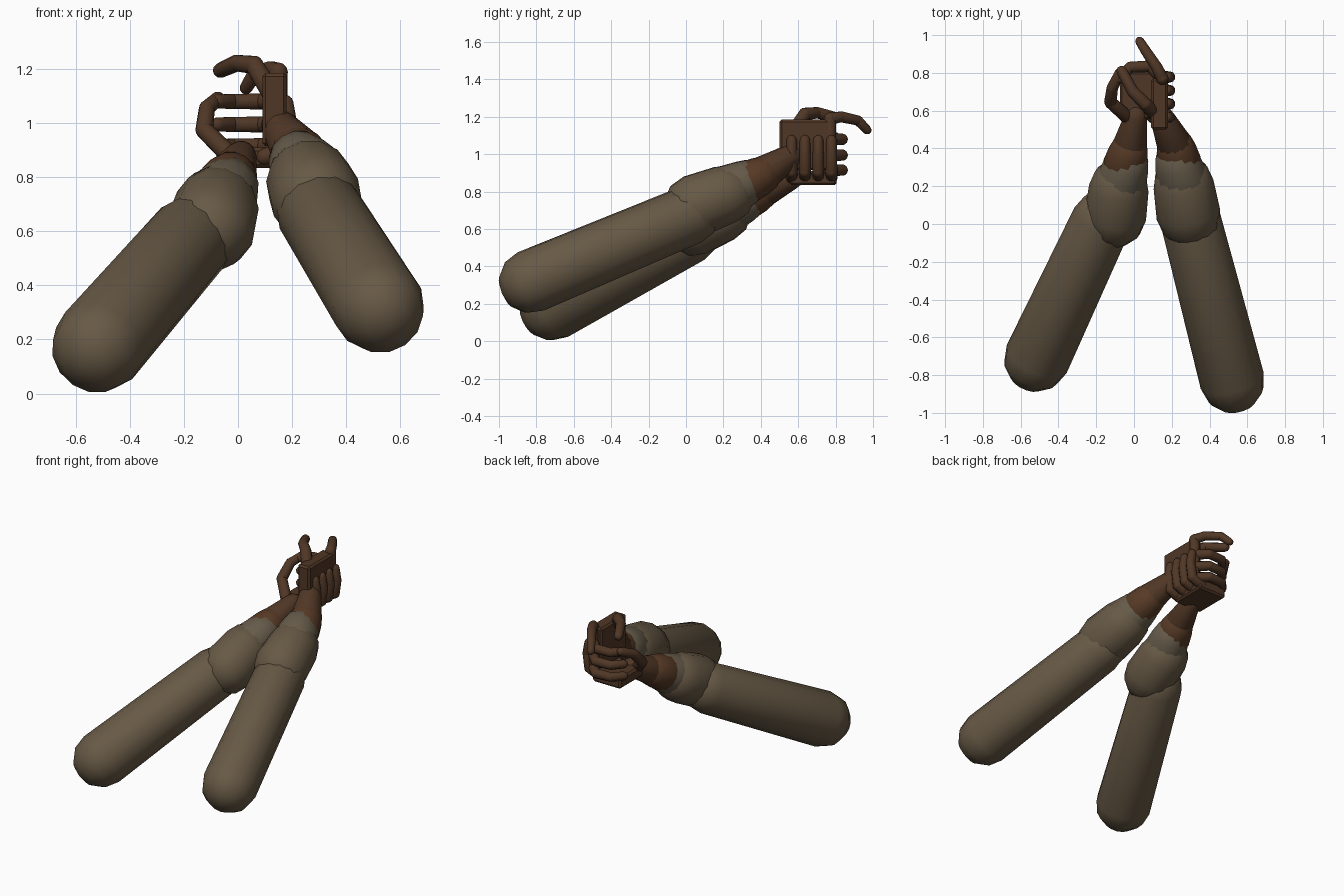
import bpy, bmesh, math
from mathutils import Vector, Matrix

if "Cube" in bpy.data.objects:
    bpy.data.objects.remove(bpy.data.objects["Cube"])


def material(name, rgb):
    m = bpy.data.materials.new(name)
    m.diffuse_color = (*rgb, 1)
    m.use_nodes = True
    m.node_tree.nodes["Principled BSDF"].inputs["Base Color"].default_value = m.diffuse_color
    return m


SLEEVE = material("olive brown sleeve", (.135, .100, .060))
CUFF = material("grey brown cuff", (.135, .107, .070))
WRIST = material("warm brown wrist", (.095, .042, .019))
SKIN = material("dark brown skin", (.080, .038, .019))


def finish(bm, name, mat, angle):
    me = bpy.data.meshes.new(name)
    bmesh.ops.recalc_face_normals(bm, faces=bm.faces)
    bm.to_mesh(me)
    bm.free()
    me.materials.append(mat)
    ob = bpy.data.objects.new(name, me)
    bpy.context.collection.objects.link(ob)
    bpy.ops.object.select_all(action='DESELECT')
    ob.select_set(True)
    bpy.context.view_layer.objects.active = ob
    bpy.ops.object.shade_smooth_by_angle(angle=math.radians(angle))
    return ob


def add_capsule(bm, a, b, ra, rb, sides=12, rings=3):
    """Tapered rod from a to b with rounded ends."""
    a, b = Vector(a), Vector(b)
    axis = (b - a).normalized()
    turn = axis.to_track_quat('Z', 'Y')
    stations = [(a, ra, -math.pi / 2 * (1 - i / rings)) for i in range(rings + 1)]
    stations += [(b, rb, math.pi / 2 * i / rings) for i in range(rings + 1)]
    loops = []
    for c, r, t in stations:
        centre = c + axis * r * math.sin(t)
        rad = r * math.cos(t)
        if rad < 1e-5:
            loops.append([bm.verts.new(centre)])
            continue
        loops.append([bm.verts.new(centre + turn @ Vector((
            rad * math.cos(2 * math.pi * k / sides),
            rad * math.sin(2 * math.pi * k / sides), 0))) for k in range(sides)])
    for p, q in zip(loops, loops[1:]):
        for k in range(sides):
            n = (k + 1) % sides
            if len(p) == 1:
                bm.faces.new((p[0], q[k], q[n]))
            elif len(q) == 1:
                bm.faces.new((p[k], p[n], q[0]))
            else:
                bm.faces.new((p[k], p[n], q[n], q[k]))


def rod(name, mat, a, b, ra, rb, sides=14):
    bm = bmesh.new()
    add_capsule(bm, a, b, ra, rb, sides)
    return finish(bm, name, mat, 50)


def finger(name, points, r0=.033, r1=.026):
    """Chain of rounded segments, one per finger bone."""
    bm = bmesh.new()
    n = len(points) - 1
    for i in range(n):
        ra = r0 + (r1 - r0) * i / n
        rb = r0 + (r1 - r0) * (i + 1) / n
        add_capsule(bm, points[i], points[i + 1], ra, rb, 10)
    return finish(bm, name, SKIN, 50)


def palm(name, centre, size, bevel=.012, turn=(0, 'X')):
    bm = bmesh.new()
    bmesh.ops.create_cube(bm, size=1)
    bmesh.ops.scale(bm, vec=size, verts=bm.verts)
    bmesh.ops.bevel(bm, geom=bm.edges[:], offset=bevel, segments=1, affect='EDGES')
    bmesh.ops.transform(bm, verts=bm.verts, matrix=Matrix.Translation(centre)
                        @ Matrix.Rotation(math.radians(turn[0]), 4, turn[1]))
    return finish(bm, name, SKIN, 20)


# Right arm: sleeve, elbow bulge, cuff, wrist
rod("right_sleeve", SLEEVE, (.52, -.83, .32), (.30, .02, .675), .172, .160)
rod("right_sleeve_bulge", SLEEVE, (.288, .05, .725), (.262, .21, .785), .170, .160)
rod("right_cuff", CUFF, (.262, .22, .80), (.232, .32, .85), .145, .123)
rod("right_wrist", WRIST, (.24, .33, .85), (.222, .40, .885), .115, .105)
rod("right_hand_heel", SKIN, (.215, .42, .90), (.15, .56, .99), .095, .065)

# Left arm
rod("left_sleeve", SLEEVE, (-.515, -.715, .177), (-.17, .02, .575), .175, .160)
rod("left_sleeve_bulge", SLEEVE, (-.10, .04, .615), (-.08, .19, .685), .165, .158)
rod("left_cuff", CUFF, (-.075, .20, .70), (-.04, .31, .755), .140, .120)
rod("left_wrist", WRIST, (-.05, .31, .755), (-.03, .38, .79), .115, .105)
rod("left_hand_heel", SKIN, (-.025, .40, .80), (.01, .57, .875), .095, .060)

# Right hand: upright palm, three curled fingers, pointing index, thumb on top
palm("right_palm", (.135, .635, 1.05), (.09, .27, .27))
rod("right_knuckles", SKIN, (.15, .77, 1.19), (.15, .77, .92), .034, .030, 10)
for label, z in (("middle", 1.08), ("ring", .995), ("little", .915)):
    finger("right_" + label + "_finger",
           [(.15, .77, z), (.085, .835, z), (-.02, .83, z), (-.075, .77, z)], .033, .027)
finger("right_index_finger",
       [(.15, .77, 1.19), (.12, .83, 1.20), (.06, .92, 1.18), (.03, .968, 1.13)], .033, .024)
finger("right_thumb",
       [(.13, .56, 1.10), (.06, .635, 1.215), (-.005, .70, 1.222), (-.065, .81, 1.195)], .038, .028)

# Left hand: flat palm below, four fingers wrapped up the outside, thumb at the side
palm("left_palm", (.03, .68, .872), (.21, .25, .075))
for i, label in enumerate(("little", "ring", "middle", "index")):
    y = .565 + .071 * i
    finger("left_" + label + "_finger",
           [(.10, y, .875), (.175, y, .905), (.190, y, 1.0), (.178, y, 1.075)], .033, .028)
finger("left_thumb",
       [(-.04, .57, .89), (-.125, .645, .975), (-.115, .72, 1.055), (-.075, .80, 1.09)], .036, .027)
